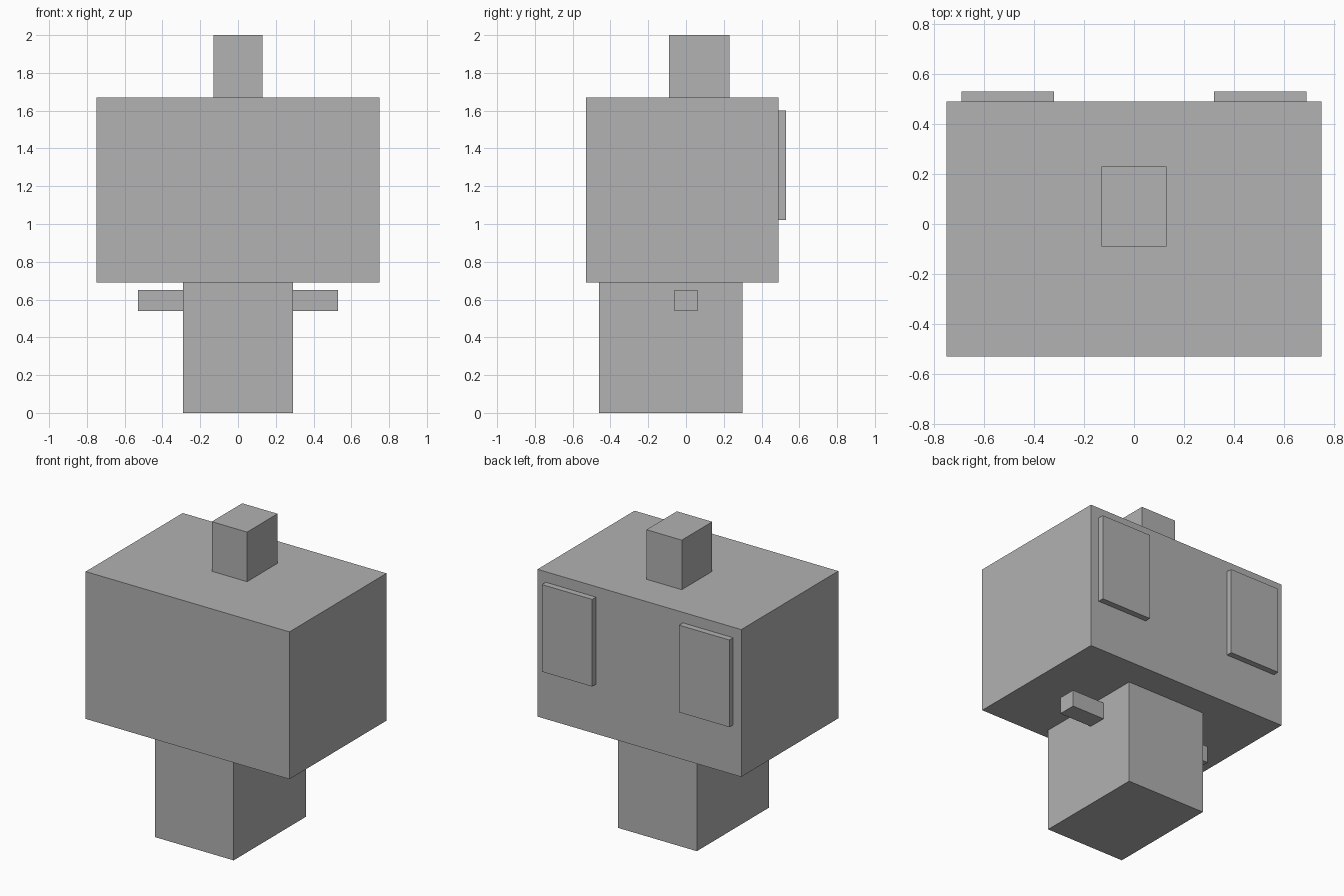
import bpy
from mathutils import Vector

cube = bpy.data.objects.get("Cube")
if cube:
    bpy.data.objects.remove(cube, do_unlink=True)

# Single flat colour
GREY = (0.445, 0.445, 0.445, 1)
grey = bpy.data.materials.new("plain grey")
grey.use_nodes = True
grey.diffuse_color = GREY
grey.node_tree.nodes["Principled BSDF"].inputs["Base Color"].default_value = GREY


def box(name, low, high):
    """Add a flat-faced box spanning two opposite corners."""
    low, high = Vector(low), Vector(high)
    bpy.ops.mesh.primitive_cube_add(size=1, location=(low + high) / 2)
    obj = bpy.context.object
    obj.name = name
    obj.scale = high - low
    bpy.ops.object.transform_apply(location=False, rotation=False, scale=True)
    obj.data.materials.append(grey)
    return obj


def box_pair(name, low, high):
    """Add a box on the left (+x) and its mirror on the right."""
    box("left_" + name, low, high)
    box("right_" + name, (-high[0], low[1], low[2]), (-low[0], high[1], high[2]))


# Central column: body, wide head and top block
box("body", (-0.29, -0.46, 0), (0.29, 0.30, 0.69))
box("head", (-0.75, -0.53, 0.69), (0.75, 0.49, 1.67))
box("top_block", (-0.13, -0.09, 1.67), (0.13, 0.23, 2))

# Short arms and raised back panels
box_pair("arm", (0.29, -0.06, 0.54), (0.53, 0.06, 0.65))
box_pair("back_panel", (0.32, 0.49, 1.02), (0.69, 0.53, 1.6))
